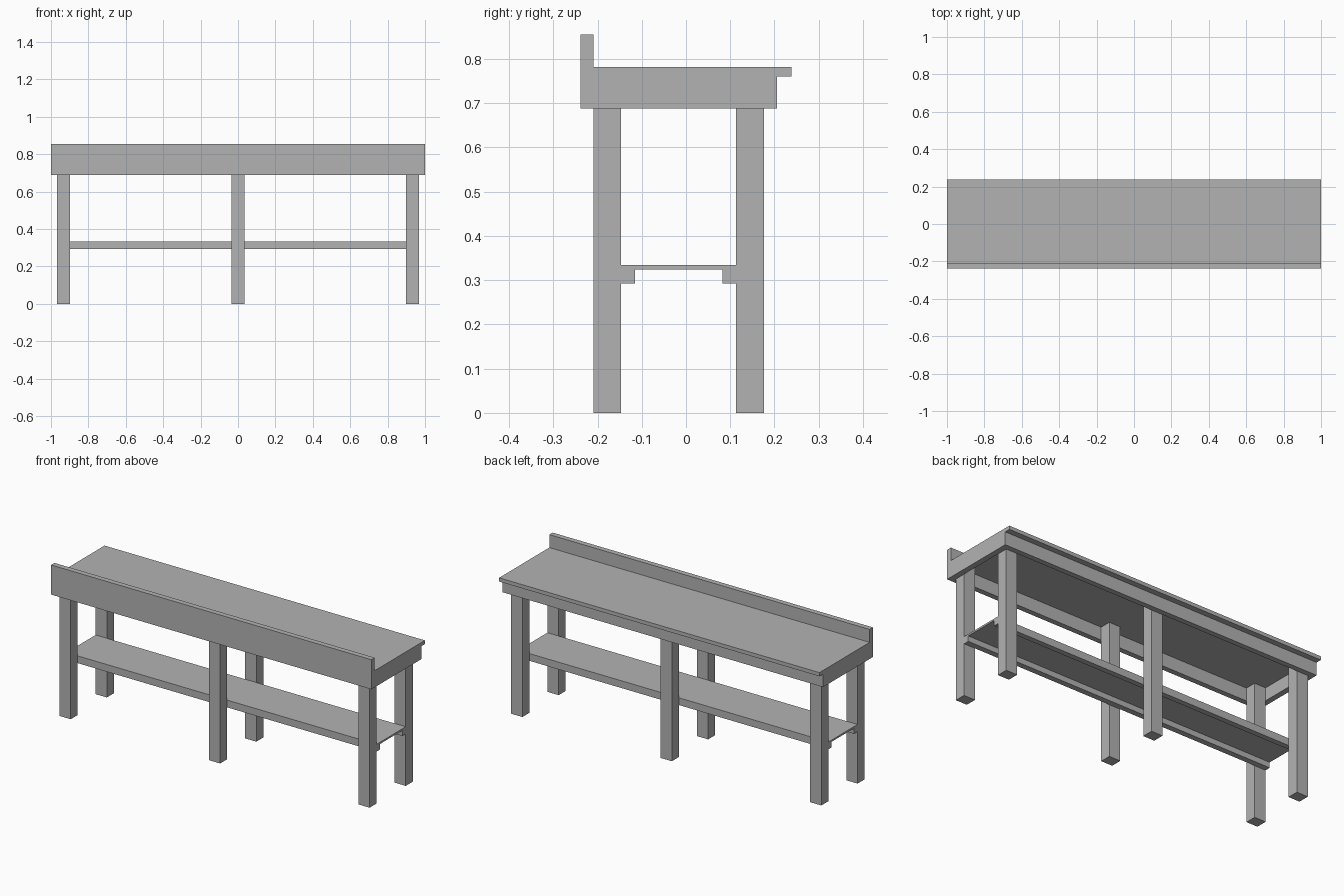
import bpy

if "Cube" in bpy.data.objects:
    bpy.data.objects.remove(bpy.data.objects["Cube"], do_unlink=True)

grey = bpy.data.materials.new("plain_grey")
grey.use_nodes = True
colour = (0.45, 0.45, 0.45, 1)
grey.diffuse_color = colour
grey.node_tree.nodes["Principled BSDF"].inputs["Base Color"].default_value = colour


def board(name, x, y, z):
    """Box spanning the given (low, high) ranges."""
    spans = (x, y, z)
    bpy.ops.mesh.primitive_cube_add(size=1, location=[(a + b) / 2 for a, b in spans])
    obj = bpy.context.object
    obj.name = name
    obj.scale = [b - a for a, b in spans]
    bpy.ops.object.transform_apply(location=False, rotation=False, scale=True)
    obj.data.materials.append(grey)
    return obj


FULL = (-1, 1)
INNER = (-0.968, 0.968)
APRON_Z = (0.688, 0.761)

# Worktop with raised front board and apron frame
board("worktop", FULL, (-0.209, 0.238), (0.761, 0.782))
board("front_board", FULL, (-0.239, -0.209), (0.688, 0.855))
board("back_apron", FULL, (0.176, 0.206), APRON_Z)
board("left_apron", (0.968, 1), (-0.209, 0.176), APRON_Z)
board("right_apron", (-1, -0.968), (-0.209, 0.176), APRON_Z)

# Three pairs of legs, reaching the underside of the worktop
for side, cx in (("right", -0.933), ("middle", 0), ("left", 0.933)):
    for end, y in (("front", (-0.209, -0.147)), ("back", (0.113, 0.176))):
        board(f"{end}_{side}_leg", (cx - 0.035, cx + 0.035), y, (0, 0.761))

# Lower shelf on two rails
board("shelf", INNER, (-0.147, 0.113), (0.324, 0.334))
board("front_rail", INNER, (-0.147, -0.115), (0.293, 0.324))
board("back_rail", INNER, (0.083, 0.113), (0.293, 0.324))
